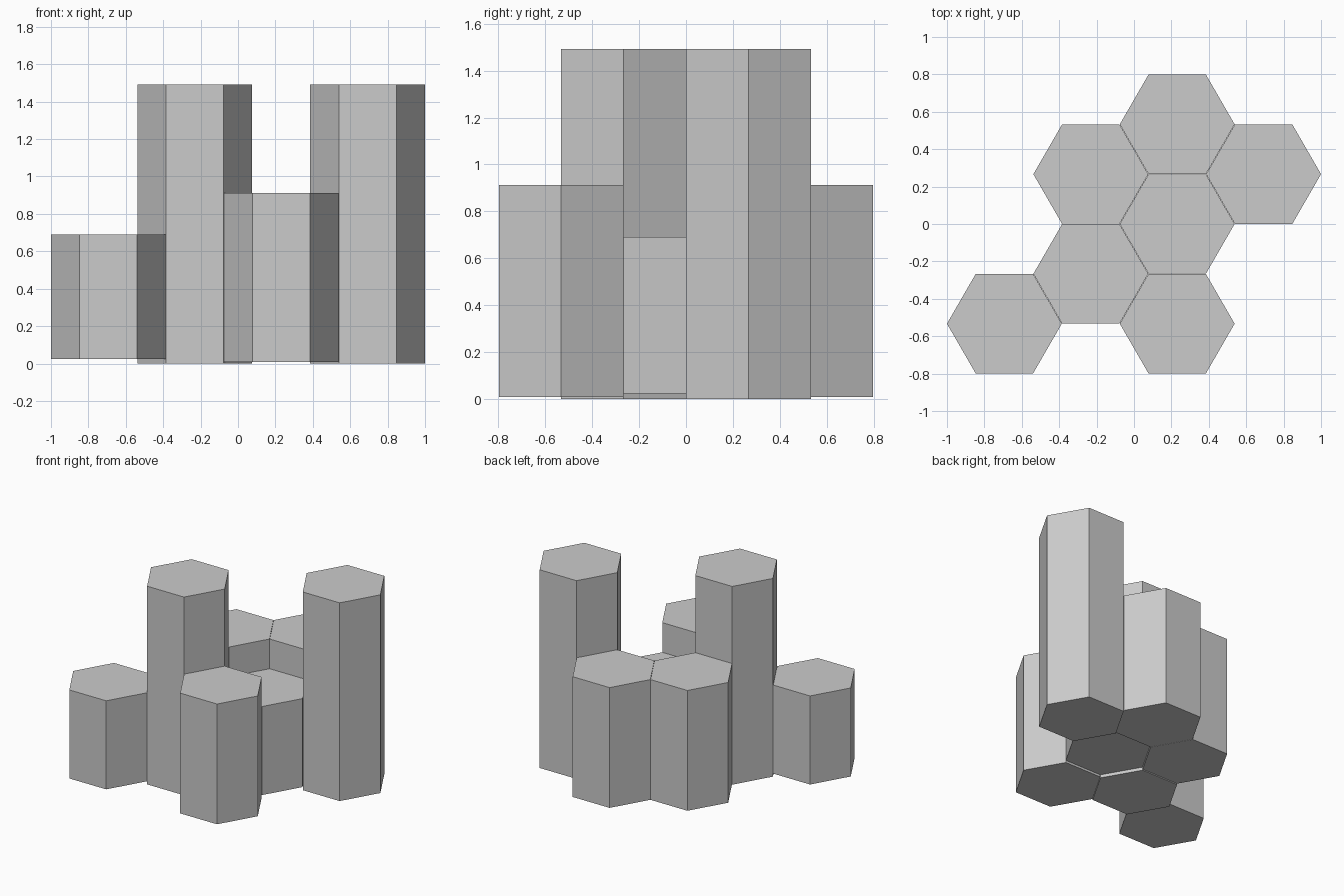
import bpy
import math

if "Cube" in bpy.data.objects:
    bpy.data.objects.remove(bpy.data.objects["Cube"])

R = 0.307      # hexagon corner radius
DX = 0.462     # column spacing
DY = 0.2665    # half row spacing

LOW, MID, TALL = (0.023, 0.69), (0.007, 0.913), (0.0, 1.493)


def hex_column(name, x, y, span):
    bottom, top = span
    bpy.ops.mesh.primitive_cylinder_add(
        vertices=6, radius=R, depth=top - bottom,
        location=(x, y, (bottom + top) / 2))
    ob = bpy.context.object
    # corners point along x
    ob.rotation_euler.z = math.radians(30)
    ob.name = name


# Columns on a honeycomb grid: column index, row index, height class
columns = [
    ("low_column_left", -1.5, -2, LOW),
    ("low_column_centre", 0.5, 0, LOW),
    ("mid_column_front", 0.5, -2, MID),
    ("mid_column_back_left", -0.5, 1, MID),
    ("mid_column_back", 0.5, 2, MID),
    ("tall_column_left", -0.5, -1, TALL),
    ("tall_column_right", 1.5, 1, TALL),
]
for name, col, row, span in columns:
    hex_column(name, col * DX, row * DY, span)
